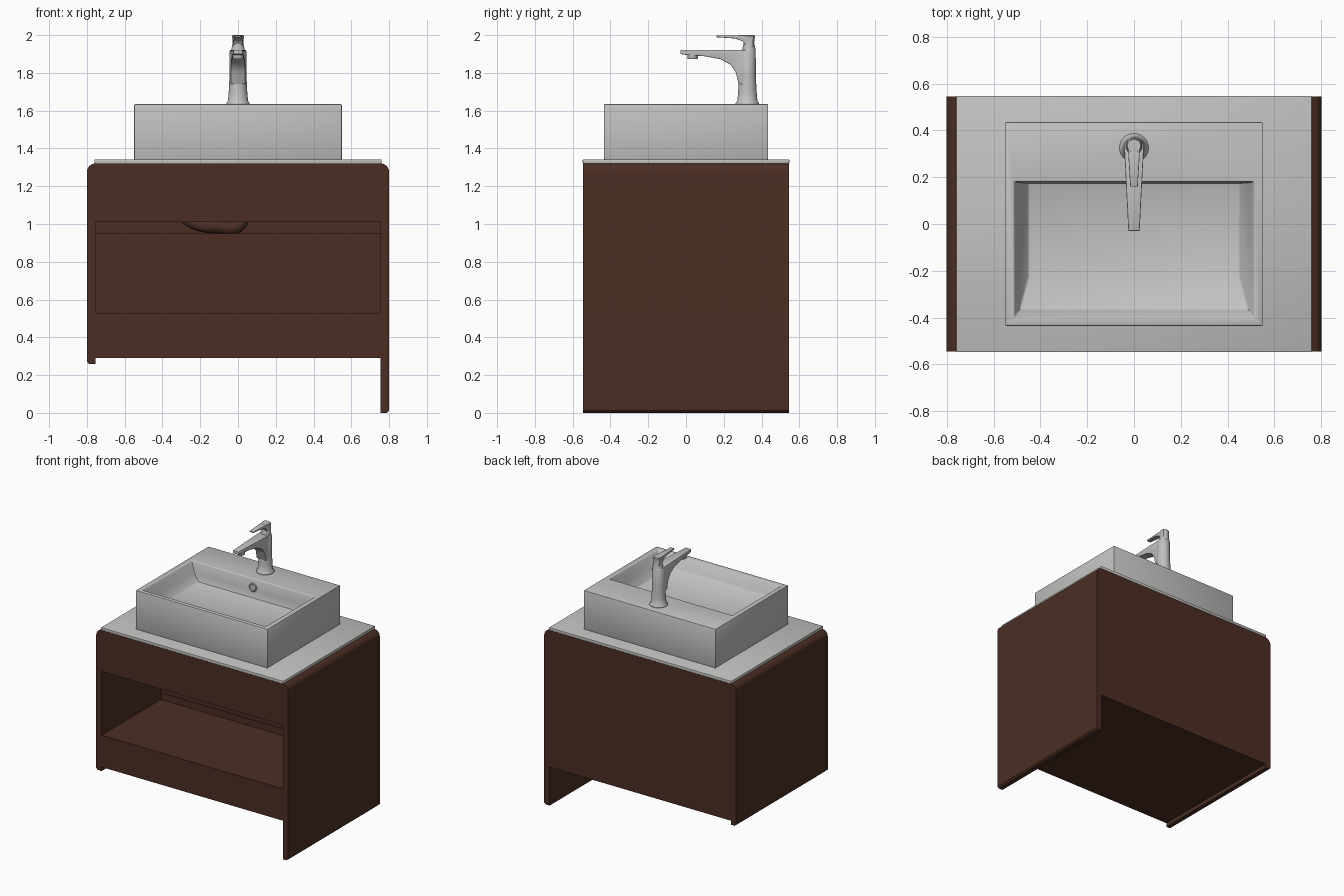
import bpy, bmesh, math
from mathutils import Vector

if "Cube" in bpy.data.objects:
    bpy.data.objects.remove(bpy.data.objects["Cube"], do_unlink=True)


def material(name, rgb):
    m = bpy.data.materials.new(name)
    m.use_nodes = True
    m.diffuse_color = (*rgb, 1)
    bsdf = m.node_tree.nodes["Principled BSDF"]
    bsdf.inputs["Base Color"].default_value = (*rgb, 1)
    bsdf.inputs["Roughness"].default_value = 0.6
    return m


WOOD = material("dark brown wood", (0.07, 0.027, 0.017))
WHITE = material("pale grey ceramic", (0.54, 0.54, 0.53))


def smooth(ob):
    bpy.ops.object.select_all(action="DESELECT")
    ob.select_set(True)
    bpy.context.view_layer.objects.active = ob
    bpy.ops.object.shade_smooth_by_angle(angle=math.radians(35))


def finish(name, bm, mat, bevel=0.0, segments=2):
    """Tidy the normals, soften sharp edges and make the object."""
    bmesh.ops.recalc_face_normals(bm, faces=bm.faces)
    if bevel:
        sharp = [e for e in bm.edges if e.calc_face_angle(0) > math.radians(40)]
        bmesh.ops.bevel(bm, geom=sharp, offset=bevel, segments=segments,
                        profile=0.5, affect="EDGES", clamp_overlap=True)
    me = bpy.data.meshes.new(name)
    bm.to_mesh(me)
    bm.free()
    me.materials.append(mat)
    ob = bpy.data.objects.new(name, me)
    bpy.context.collection.objects.link(ob)
    smooth(ob)
    return ob


def loft(name, rings, mat, bevel=0.0):
    """Skin a stack of closed rings and cap both ends."""
    bm = bmesh.new()
    loops = [[bm.verts.new(p) for p in ring] for ring in rings]
    for a, b in zip(loops, loops[1:]):
        for i in range(len(a)):
            j = (i + 1) % len(a)
            bm.faces.new((a[i], a[j], b[j], b[i]))
    bm.faces.new(loops[0])
    bm.faces.new(loops[-1])
    return finish(name, bm, mat, bevel)


def rect(half_x, y0, y1, z):
    return [(-half_x, y0, z), (half_x, y0, z), (half_x, y1, z), (-half_x, y1, z)]


def box(name, half_x, y0, y1, z0, z1, mat, bevel=0.0):
    return loft(name, [rect(half_x, y0, y1, z) for z in (z0, z1)], mat, bevel)


def lathe(name, x, y, profile, mat, sides=32):
    turn = [math.tau * i / sides for i in range(sides)]
    return loft(name, [[(x + r * math.cos(a), y + r * math.sin(a), z) for a in turn]
                       for r, z in profile], mat)


def tapered(name, outline, width, mat, bevel):
    """A side outline (y, z) given a half width that depends on y."""
    return loft(name, [[(s * width(y), y, z) for y, z in outline] for s in (-1, 1)],
                mat, bevel)


# Cabinet dimensions
HALF, INNER, DEPTH, TOP = 0.8, 0.755, 0.545, 1.32


# Side panels: rounded upper outer edge, one reaching the floor
def side_panel(name, side, bottom):
    r, foot = 0.045, 0.012
    outline = [(INNER, bottom), (HALF - foot, bottom), (HALF, bottom + foot)]
    for i in range(9):
        a = math.pi / 2 * i / 8
        outline.append((HALF - r + r * math.cos(a), TOP - r + r * math.sin(a)))
    rings = [[(side * x, y, z) for x, z in outline] for y in (-DEPTH, DEPTH)]
    return loft(name, rings, WOOD)


side_panel("left_side_panel", 1, 0.0)
side_panel("right_side_panel", -1, 0.26)

# Cabinet boards
box("front_apron", INNER, -DEPTH, -0.505, 1.01, TOP, WOOD)
box("back_panel", INNER, 0.505, DEPTH, 0.29, TOP, WOOD)
box("lower_front", INNER, -DEPTH, -0.505, 0.29, 0.53, WOOD)
box("shelf", INNER, -0.505, 0.18, 0.50, 0.53, WOOD)
box("base_board", INNER, -0.505, 0.505, 0.29, 0.32, WOOD)
box("shelf_rail", INNER, 0.16, 0.19, 0.53, 0.58, WOOD)
box("inner_back", INNER, 0.165, 0.19, 0.58, 0.95, WOOD)

# Countertop
box("countertop", 0.76, -0.547, 0.547, TOP, 1.342, WHITE, 0.004)

# Basin: outer walls, rim, steep walls, sloped front and flat floor
loft("basin", [rect(0.55, -0.435, 0.435, 1.34),
               rect(0.55, -0.435, 0.435, 1.635),
               rect(0.512, -0.402, 0.18, 1.635),
               rect(0.488, -0.365, 0.178, 1.545),
               rect(0.45, -0.225, 0.175, 1.49)], WHITE, 0.007)

# Overflow ring and plug on the basin's back wall
bpy.ops.mesh.primitive_torus_add(major_radius=0.026, minor_radius=0.007,
                                 major_segments=32, minor_segments=10,
                                 location=(0, 0.177, 1.57),
                                 rotation=(math.pi / 2, 0, 0))
ring = bpy.context.object
ring.name = "overflow_ring"
ring.data.materials.append(WHITE)
smooth(ring)
bpy.ops.mesh.primitive_cylinder_add(radius=0.022, depth=0.012, vertices=24,
                                    location=(0, 0.177, 1.57),
                                    rotation=(math.pi / 2, 0, 0))
plug = bpy.context.object
plug.name = "overflow_plug"
plug.data.materials.append(WHITE)
smooth(plug)

# Tap column with a flared foot
TAP_Y = 0.325
lathe("tap_column", 0, TAP_Y, [(0.062, 1.633), (0.062, 1.64), (0.053, 1.652),
                               (0.049, 1.70), (0.045, 1.78), (0.044, 1.915),
                               (0.041, 1.921)], WHITE)

# Spout: flat top, curved underside, narrowing towards the outlet
spout = [(0.34, 1.922), (-0.03, 1.922), (-0.03, 1.90), (0.0, 1.895),
         (0.10, 1.888), (0.18, 1.873), (0.235, 1.845), (0.265, 1.80),
         (0.278, 1.74), (0.34, 1.74)]
tapered("tap_spout", spout, lambda y: 0.024 + 0.046 * (y + 0.03) / 0.37 * 0.4, WHITE, 0.004)
lathe("tap_outlet", 0, 0.035, [(0.026, 1.874), (0.028, 1.878), (0.028, 1.90)], WHITE, 24)

# Handle: neck and a thin lever pointing forward
lathe("handle_neck", 0, 0.333, [(0.036, 1.918), (0.034, 1.93), (0.028, 1.96),
                                (0.032, 1.994), (0.028, 2.0)], WHITE, 24)
lever = [(0.355, 2.0), (0.16, 1.998), (0.16, 1.989), (0.26, 1.982),
         (0.30, 1.968), (0.315, 1.94), (0.355, 1.94)]
tapered("handle_lever", lever, lambda y: 0.016 + 0.06 * (y - 0.16), WHITE, 0.003)

# Drain trap hidden behind the inner back
path = [(0.03, 0.33, 1.33), (0.03, 0.33, 1.06), (0.0, 0.33, 0.99),
        (-0.1, 0.33, 0.985), (-0.2, 0.34, 0.995), (-0.27, 0.4, 1.03),
        (-0.28, 0.51, 1.05)]
curve = bpy.data.curves.new("drain_trap", "CURVE")
curve.dimensions = "3D"
curve.bevel_depth = 0.035
curve.bevel_resolution = 4
spline = curve.splines.new("BEZIER")
spline.bezier_points.add(len(path) - 1)
for point, co in zip(spline.bezier_points, path):
    point.co = Vector(co)
    point.handle_left_type = point.handle_right_type = "AUTO"
curve.materials.append(WOOD)
bpy.context.collection.objects.link(bpy.data.objects.new("drain_trap", curve))
